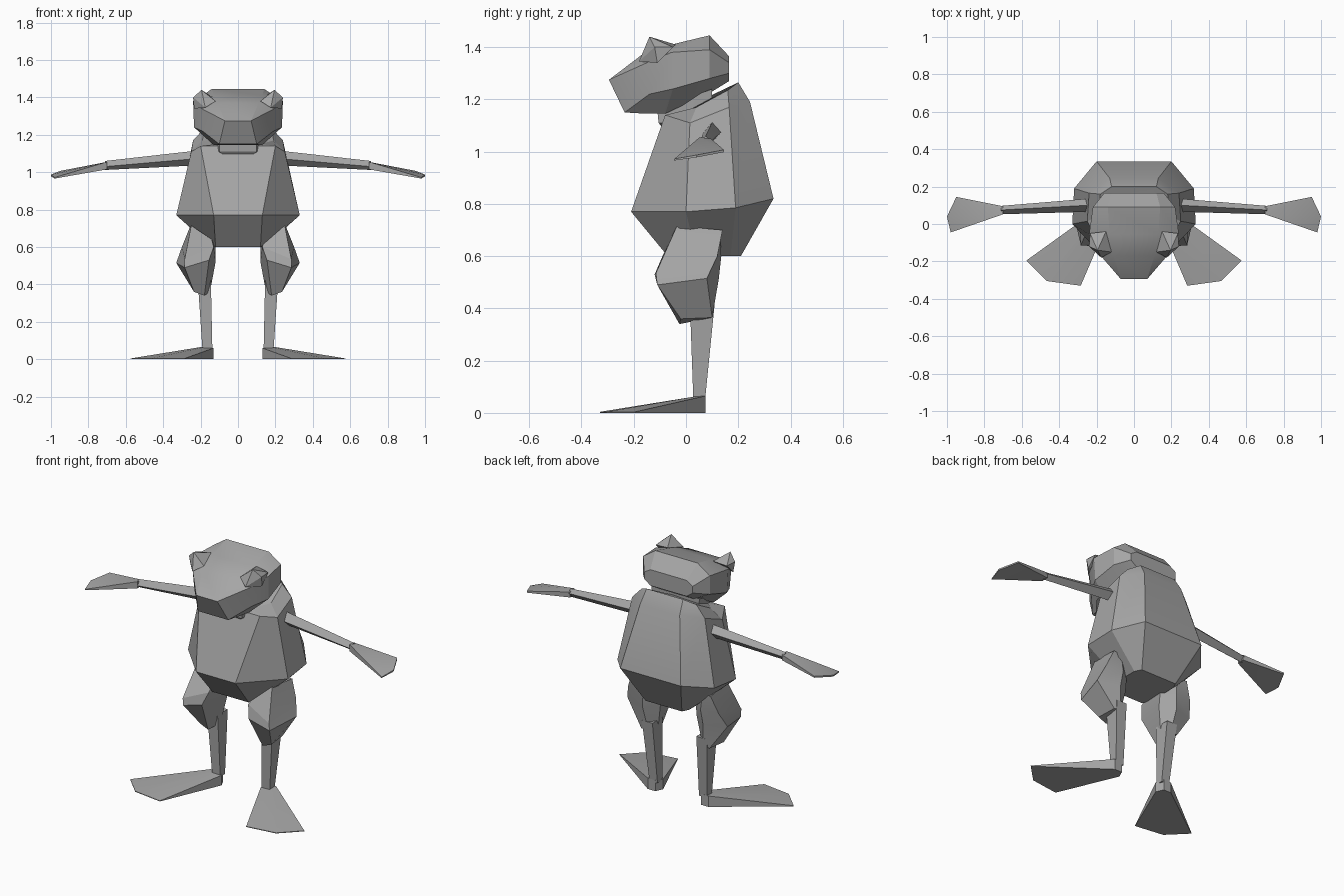
import bpy, bmesh, math

skin = bpy.data.materials.new("grey_skin")
skin.diffuse_color = (0.38, 0.38, 0.38, 1)


def finish(name, bm, mirror=False):
    bmesh.ops.remove_doubles(bm, verts=bm.verts, dist=0.0005)
    bmesh.ops.recalc_face_normals(bm, faces=bm.faces)
    mesh = bpy.data.meshes.new(name)
    bm.to_mesh(mesh)
    bm.free()
    ob = bpy.data.objects.new(name, mesh)
    bpy.context.collection.objects.link(ob)
    mesh.materials.append(skin)
    bpy.ops.object.select_all(action='DESELECT')
    ob.select_set(True)
    bpy.context.view_layer.objects.active = ob
    bpy.ops.object.shade_smooth_by_angle(angle=math.radians(20))
    if mirror:
        mod = ob.modifiers.new("mirror", 'MIRROR')
        mod.use_mirror_merge = False
    return ob


def loft(name, rings, mirror=False):
    """Skin a list of equal-length closed rings and cap both ends."""
    bm = bmesh.new()
    loops = [[bm.verts.new(p) for p in r] for r in rings]
    n = len(loops[0])
    for a, b in zip(loops, loops[1:]):
        for i in range(n):
            j = (i + 1) % n
            bm.faces.new((a[i], a[j], b[j], b[i]))
    bm.faces.new(loops[0])
    bm.faces.new(loops[-1])
    return finish(name, bm, mirror)


def hull(name, pts, mirror=False):
    """Convex solid around a few corner points."""
    bm = bmesh.new()
    for p in pts:
        bm.verts.new(p)
    bmesh.ops.convex_hull(bm, input=bm.verts)
    bmesh.ops.dissolve_limit(bm, angle_limit=0.03, verts=bm.verts, edges=bm.edges)
    return finish(name, bm, mirror)


def both(half):
    """Complete a half ring across the centre plane."""
    return half + [(-x, y, z) for x, y, z in reversed(half)]


# pear-shaped torso, bottom to neck
loft("torso", [both(r) for r in (
    [(.12, -.07, .60), (.14, .04, .60), (.14, .17, .60), (.12, .21, .60)],
    [(.13, -.21, .77), (.33, 0, .77), (.32, .19, .785), (.20, .335, .82)],
    [(.20, -.08, 1.14), (.25, .015, 1.11), (.24, .165, 1.17), (.13, .245, 1.19)],
    [(.12, -.04, 1.15), (.19, .04, 1.17), (.18, .16, 1.235), (.12, .20, 1.265)])])

# throat under the jaw
hull("throat", both([(.10, -.11, 1.16), (.10, -.105, 1.11), (.06, -.08, 1.08),
                     (.16, .10, 1.24), (.14, .10, 1.10)]))

# head, back to snout
loft("head", [both(r) for r in (
    [(.12, .165, 1.365), (.16, .165, 1.34), (.16, .165, 1.30), (.12, .165, 1.27)],
    [(.14, .09, 1.445), (.22, .09, 1.39), (.22, .09, 1.28), (.12, .10, 1.23)],
    [(.13, -.055, 1.41), (.24, -.055, 1.38), (.235, -.05, 1.24), (.13, -.08, 1.145)],
    [(.11, -.17, 1.37), (.195, -.15, 1.34), (.19, -.14, 1.22), (.115, -.15, 1.145)],
    [(.07, -.295, 1.275), (.07, -.295, 1.275), (.10, -.235, 1.15), (.10, -.235, 1.15)])])

# raised pointed eyes
hull("eyes", [(.195, -.14, 1.44), (.12, -.15, 1.38), (.175, -.18, 1.345),
              (.24, -.12, 1.40), (.235, -.05, 1.40), (.15, -.04, 1.41),
              (.235, -.11, 1.34)], True)

# thin arms
loft("arms", [
    [(.18, .10, 1.12), (.18, .135, 1.08), (.18, .10, 1.04), (.18, .065, 1.07)],
    [(.25, .10, 1.112), (.25, .135, 1.075), (.25, .10, 1.035), (.25, .065, 1.07)],
    [(.71, .075, 1.06), (.71, .097, 1.04), (.71, .075, 1.012), (.71, .052, 1.03)]], True)

# flat webbed hands
hull("hands", [(.70, .095, 1.05), (.70, .052, 1.055), (.70, .095, 1.017), (.70, .052, 1.015),
               (.95, .145, 1.007), (.95, .145, .998), (1.0, .04, .987), (1.0, .04, .978),
               (.98, -.045, .972), (.98, -.045, .966)], True)

# bulky thighs, top to knee
loft("thighs", [
    [(.25, -.035, .715), (.14, -.02, .64), (.14, .09, .68), (.20, .13, .70), (.26, .14, .70)],
    [(.285, -.115, .535), (.13, -.09, .60), (.12, .08, .60), (.19, .135, .60), (.30, .12, .60)],
    [(.285, -.11, .49), (.155, -.12, .53), (.12, .07, .52), (.20, .125, .51), (.33, .08, .515)],
    [(.235, -.02, .36), (.18, -.025, .34), (.15, .05, .36), (.18, .10, .37), (.225, .10, .365)]],
    True)

# shins
loft("shins", [
    [(.215, .015, .42), (.145, .015, .42), (.145, .11, .42), (.215, .11, .42)],
    [(.19, .028, .05), (.137, .028, .05), (.137, .073, .05), (.19, .073, .05)]], True)

# splayed flipper feet
hull("feet", [(.13, .03, 0), (.15, .075, 0), (.20, .075, 0),
              (.13, .03, .06), (.15, .075, .065), (.20, .075, .065), (.19, .03, .062),
              (.575, -.195, 0), (.465, -.305, 0), (.285, -.33, 0),
              (.575, -.195, .004), (.465, -.305, .004), (.285, -.33, .004)], True)
